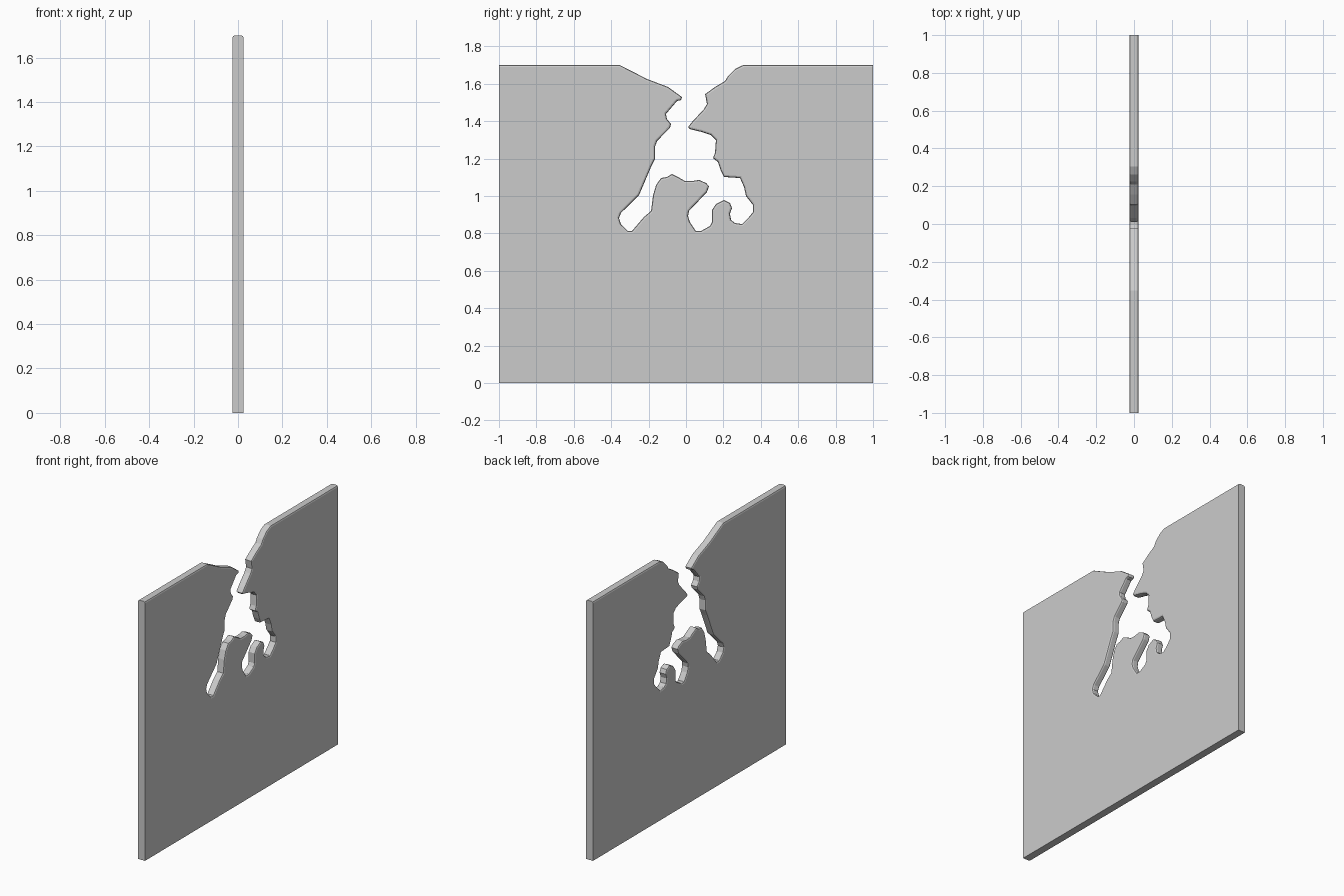
import bpy, bmesh

HALF_T, HALF_W, HEIGHT, BEVEL = 0.025, 1.0, 1.70, 0.011

# Crack outline (y, z): left rim and long branch
left_rim = [
    (-.353, 1.70), (-.209, 1.626), (-.096, 1.583), (-.021, 1.529), (-.027, 1.513),
    (-.048, 1.508), (-.107, 1.439), (-.102, 1.412), (-.080, 1.385), (-.086, 1.364),
    (-.155, 1.294), (-.166, 1.262), (-.166, 1.198), (-.187, 1.155), (-.251, 1.005),
    (-.348, .909), (-.358, .882), (-.348, .850), (-.310, .813), (-.289, .813),
    (-.225, .888), (-.187, .920)]
# Tongue between the branches, and the two short branches
lower_rim = [
    (-.176, 1.005), (-.160, 1.059), (-.134, 1.096), (-.102, 1.102), (-.075, 1.118),
    (-.043, 1.102), (-.005, 1.080), (.032, 1.080), (.070, 1.086), (.107, 1.070),
    (.123, 1.053), (.112, 1.021), (.016, .920), (.011, .893), (.021, .861),
    (.053, .813), (.080, .813), (.128, .840), (.139, .861), (.139, .925),
    (.160, .957), (.203, .979), (.235, .963), (.246, .936), (.235, .904),
    (.241, .872), (.262, .856), (.299, .850), (.337, .888), (.358, .914), (.358, .952)]
# Right rim back up to the top edge
right_rim = [
    (.321, 1.0), (.310, 1.048), (.289, 1.096), (.203, 1.102), (.187, 1.134),
    (.171, 1.182), (.144, 1.203), (.155, 1.230), (.160, 1.299), (.134, 1.326),
    (.086, 1.342), (.021, 1.358), (.011, 1.369), (.032, 1.396), (.096, 1.465),
    (.112, 1.492), (.102, 1.545), (.155, 1.583), (.209, 1.615), (.225, 1.642),
    (.262, 1.679), (.305, 1.70)]

outline = ([(-HALF_W, 0), (-HALF_W, HEIGHT)] + left_rim + lower_rim + right_rim
           + [(HALF_W, HEIGHT), (HALF_W, 0)])

# Slab: outline extruded through its thickness
bm = bmesh.new()
face = bm.faces.new([bm.verts.new((-HALF_T, y, z)) for y, z in outline])
ext = bmesh.ops.extrude_face_region(bm, geom=[face])
bmesh.ops.translate(bm, vec=(2 * HALF_T, 0, 0),
                    verts=[g for g in ext["geom"] if isinstance(g, bmesh.types.BMVert)])
bmesh.ops.recalc_face_normals(bm, faces=bm.faces[:])

# Worn rim: soften only the top edge and the crack
rim = [e for e in bm.edges
       if abs(e.verts[0].co.x - e.verts[1].co.x) < 1e-5
       and min(v.co.z for v in e.verts) > 0.1]
bmesh.ops.bevel(bm, geom=rim, offset=BEVEL, segments=2, profile=0.5,
                affect='EDGES', clamp_overlap=False)

mesh = bpy.data.meshes.new("broken_wall_panel")
bm.to_mesh(mesh)
bm.free()
panel = bpy.data.objects.new("broken_wall_panel", mesh)
bpy.context.collection.objects.link(panel)
